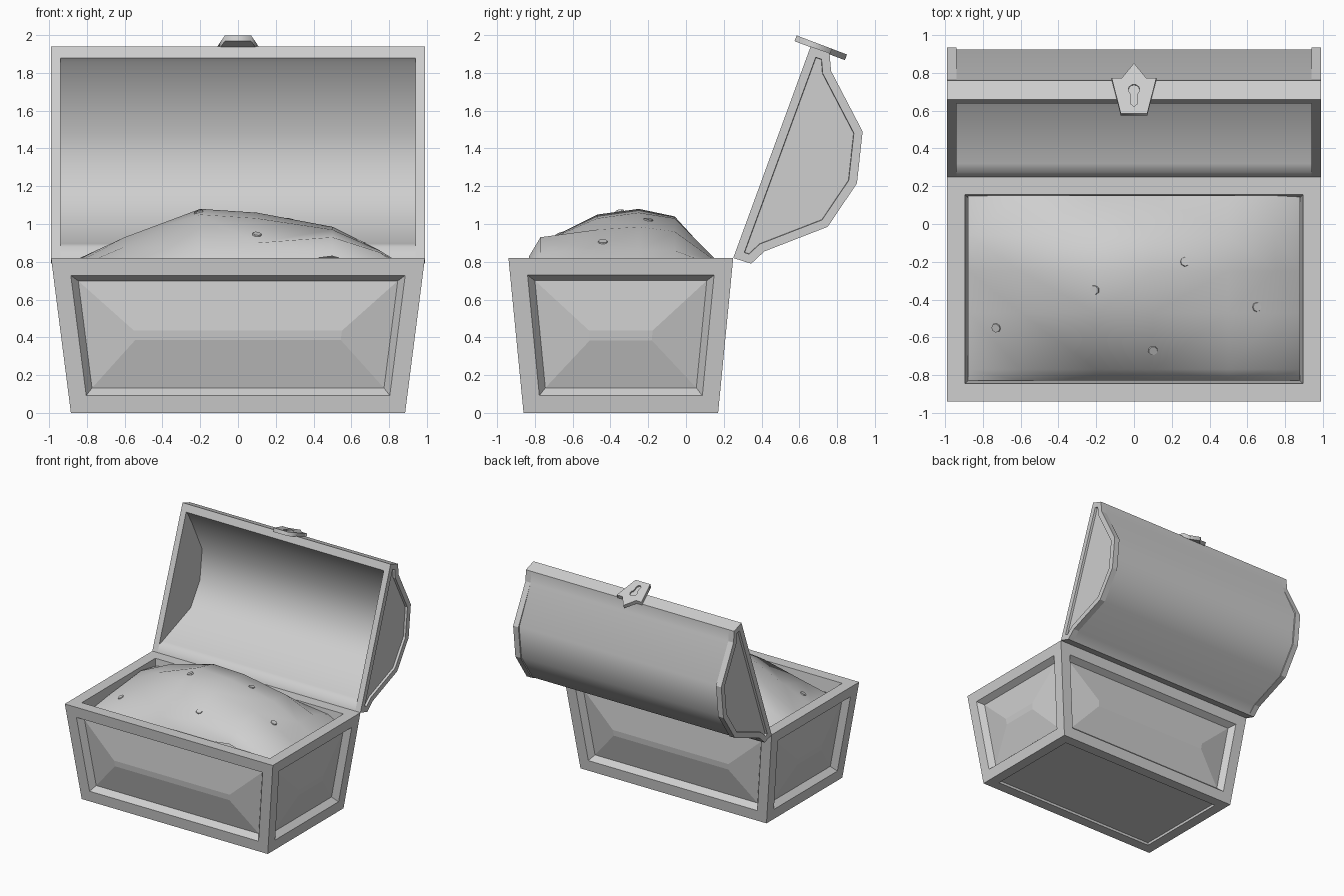
import bpy, bmesh, math
from mathutils import Matrix, Vector
from mathutils.bvhtree import BVHTree

cube = bpy.data.objects.get("Cube")
if cube:
    bpy.data.objects.remove(cube, do_unlink=True)

SHADE = (0.62, 0.62, 0.62, 1)
grey = bpy.data.materials.new("plain_grey")
grey.use_nodes = True
grey.diffuse_color = SHADE
grey.node_tree.nodes["Principled BSDF"].inputs["Base Color"].default_value = SHADE


def finish(name, bm, smooth=0):
    """Turn a bmesh into an object, optionally smooth below an angle."""
    mesh = bpy.data.meshes.new(name)
    bm.to_mesh(mesh)
    bm.free()
    mesh.materials.append(grey)
    if smooth:
        mesh.shade_smooth()
        mesh.set_sharp_from_angle(angle=math.radians(smooth))
    ob = bpy.data.objects.new(name, mesh)
    bpy.context.collection.objects.link(ob)
    return ob


def inset(bm, faces, thickness, depth=0):
    bmesh.ops.inset_individual(bm, faces=faces, thickness=thickness, depth=depth,
                               use_even_offset=True)


def prism(profile, x0, x1):
    """Extrude a (y, z) profile along x."""
    bm = bmesh.new()
    face = bm.faces.new([bm.verts.new((x0, y, z)) for y, z in profile])
    new = bmesh.ops.extrude_face_region(bm, geom=[face], use_keep_orig=True)["geom"]
    bmesh.ops.translate(bm, vec=(x1 - x0, 0, 0),
                        verts=[v for v in new if isinstance(v, bmesh.types.BMVert)])
    bmesh.ops.recalc_face_normals(bm, faces=bm.faces)
    return bm


# Chest body: tapered box with raised-field panels and an open top
CENTRE_Y, HEIGHT = -0.345, 0.82
bm = bmesh.new()
bmesh.ops.create_cube(bm, size=2)
for v in bm.verts:
    top = v.co.z > 0
    v.co = (v.co.x * (0.99 if top else 0.885),
            CENTRE_Y + v.co.y * (0.595 if top else 0.515),
            HEIGHT if top else 0)
bm.normal_update()
sides = [f for f in bm.faces if abs(f.normal.z) < 0.5]
lid_face = [f for f in bm.faces if f.normal.z > 0.5]
floor = [f for f in bm.faces if f.normal.z < -0.5]
for thickness, depth in ((0.092, 0), (0.035, -0.05), (0.26, 0.047)):
    inset(bm, sides, thickness, depth)
inset(bm, lid_face, 0.095)
inset(bm, lid_face, 0.06, -0.5)
inset(bm, floor, 0.09)
inset(bm, floor, 0.003, -0.02)
finish("chest_body", bm)

# Heaped filling: a coarse height grid, smooth shaded
xs = (-0.88, -0.6, -0.2, 0.1, 0.5, 0.75, 0.88)
rows = (
    (-0.83, (.70, .72, .75, .78, .83, .76, .70)),
    (-0.77, (.72, .78, .87, .90, .93, .85, .76)),
    (-0.47, (.76, .88, 1.05, 1.03, .97, .86, .78)),
    (-0.25, (.78, .93, 1.08, 1.06, .985, .86, .78)),
    (-0.06, (.80, .93, 1.04, 1.03, .96, .86, .78)),
    (0.15, (.76, .80, .81, .82, .81, .78, .72)),
)
bm = bmesh.new()
grid = [[bm.verts.new((x, y, z)) for x, z in zip(xs, zs)] for y, zs in rows]
for a, b in zip(grid, grid[1:]):
    for i in range(len(xs) - 1):
        bm.faces.new((a[i], a[i + 1], b[i + 1], b[i]))
bmesh.ops.triangulate(bm, faces=bm.faces)
bm.normal_update()
surface = BVHTree.FromBMesh(bm)
finish("filling_mound", bm, 70)

# Small studs lying on the filling
bm = bmesh.new()
for x, y in ((-0.73, -0.55), (-0.21, -0.35), (0.27, -0.2), (0.65, -0.44), (0.1, -0.67)):
    hit, normal, _, _ = surface.ray_cast(Vector((x, y, 2)), Vector((0, 0, -1)))
    turn = normal.to_track_quat('Z', 'Y').to_matrix().to_4x4()
    bmesh.ops.create_cone(bm, cap_ends=True, segments=8, radius1=0.027, radius2=0.024,
                          depth=0.014, matrix=Matrix.Translation(hit) @ turn)
finish("filling_studs", bm)

# Lid end caps with recessed panels
outer = [(0.25, 0.82), (0.345, 0.79), (0.415, 0.855), (0.75, 0.985), (0.905, 1.215),
         (0.935, 1.49), (0.768, 1.81), (0.76, 1.905), (0.66, 1.94)]
for name, s in (("left", 1), ("right", -1)):
    bm = prism(outer, s * 0.94, s * 0.99)
    inset(bm, [f for f in bm.faces if f.normal.x * s > 0.9], 0.045)
    panel = [f for f in bm.faces if f.normal.x * s > 0.9 and len(f.verts) == len(outer)]
    inset(bm, panel, 0.002, -0.02)
    finish("lid_end_" + name, bm)

# Curved lid shell, a little inside the end caps, hollow on the inside
shell = [(y - 0.012, z) if 0.4 < y and 0.84 < z < 1.8 else (y, z) for y, z in outer]
inner = [(0.272, 0.88), (0.32, 0.895), (0.70, 1.035), (0.825, 1.225), (0.855, 1.48),
         (0.72, 1.75), (0.66, 1.855), (0.638, 1.88)]
finish("lid_shell", prism(shell + inner[::-1], -0.942, 0.942), 58)

# Clasp tilted with the lid: a front plate with a keyhole over a solid back plate
plate = [(-0.07, 0), (0.07, 0), (0.118, 0.2), (0.065, 0.2),
         (0, 0.285), (-0.065, 0.2), (-0.118, 0.2)]
keyhole = [(0.03 * math.cos(t), 0.135 + 0.03 * math.sin(t))
           for t in (math.radians(-54 + 28.8 * i) for i in range(11))]
keyhole += [(-0.018, 0.055), (0, 0.04), (0.018, 0.055)]
tilt = Matrix.Translation((0, 0.58, 1.983)) @ Matrix.Rotation(-math.atan2(0.353, 0.936), 4, 'X')
bpy.ops.object.select_all(action='DESELECT')
for name, outlines, low, high in (("clasp_back", [plate], -0.016, 0.004),
                                  ("clasp_front", [plate, keyhole], 0.004, 0.016)):
    curve = bpy.data.curves.new(name, 'CURVE')
    curve.dimensions = '2D'
    curve.fill_mode = 'BOTH'
    curve.extrude = (high - low) / 2
    for points in outlines:
        spline = curve.splines.new('POLY')
        spline.points.add(len(points) - 1)
        for p, (x, y) in zip(spline.points, points):
            p.co = (x, y, 0, 1)
        spline.use_cyclic_u = True
    curve.materials.append(grey)
    clasp = bpy.data.objects.new(name, curve)
    bpy.context.collection.objects.link(clasp)
    clasp.matrix_world = tilt @ Matrix.Translation((0, 0, (low + high) / 2))
    clasp.select_set(True)
    bpy.context.view_layer.objects.active = clasp
bpy.ops.object.convert(target='MESH')
